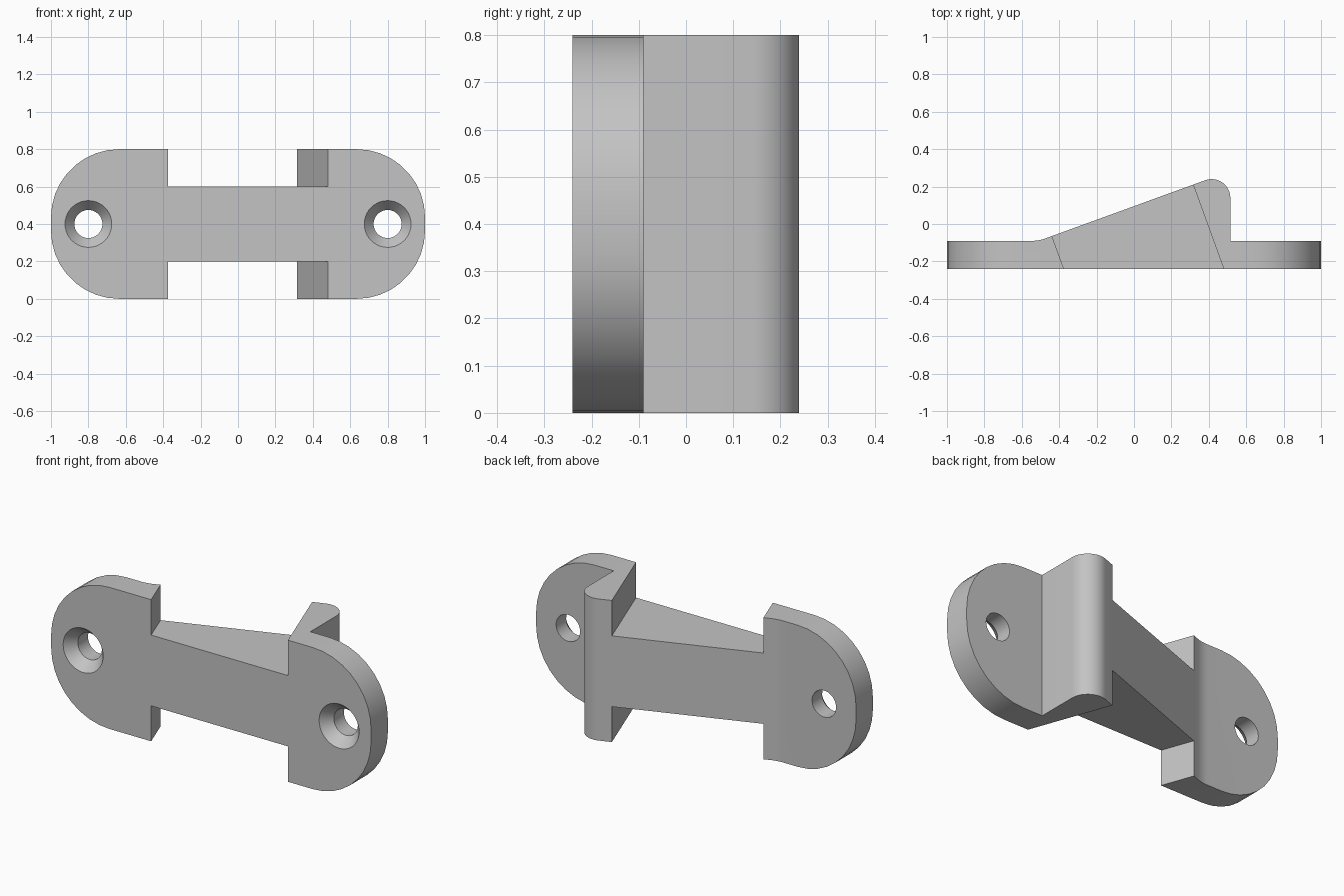
import bpy, bmesh
from math import sin, cos, tan, radians, pi
from mathutils import Vector

cube = bpy.data.objects.get("Cube")
if cube:
    bpy.data.objects.remove(cube, do_unlink=True)

grey = bpy.data.materials.new("plain grey")
grey.use_nodes = True
colour = (0.55, 0.55, 0.55, 1)
grey.diffuse_color = colour
grey.node_tree.nodes["Principled BSDF"].inputs["Base Color"].default_value = colour

BACK, FRONT, HEIGHT = -0.09, -0.24, 0.8
MID = HEIGHT / 2
SLOPE = radians(20)


def arc(cx, cy, r, start, end, steps):
    angles = [radians(start + (end - start) * i / steps) for i in range(steps + 1)]
    return [(cx + r * cos(a), cy + r * sin(a)) for a in angles]


def loft(name, rings):
    """Solid through a list of matching 3D rings, capped at both ends."""
    bm = bmesh.new()
    rows = [[bm.verts.new(p) for p in ring] for ring in rings]
    bm.faces.new(rows[0])
    bm.faces.new(rows[-1])
    n = len(rows[0])
    for a, b in zip(rows, rows[1:]):
        for i in range(n):
            j = (i + 1) % n
            bm.faces.new((a[i], a[j], b[j], b[i]))
    bmesh.ops.recalc_face_normals(bm, faces=bm.faces)
    mesh = bpy.data.meshes.new(name)
    bm.to_mesh(mesh)
    bm.free()
    mesh.materials.append(grey)
    obj = bpy.data.objects.new(name, mesh)
    bpy.context.collection.objects.link(obj)
    return obj


def prism_z(name, points, z0, z1):
    return loft(name, [[(x, y, z) for x, y in points] for z in (z0, z1)])


def combine(target, cutter, operation):
    cutter.hide_render = True
    mod = target.modifiers.new(cutter.name, 'BOOLEAN')
    mod.operation, mod.object, mod.solver = operation, cutter, 'EXACT'
    bpy.context.view_layer.objects.active = target
    bpy.ops.object.modifier_apply(modifier=mod.name)
    bpy.data.objects.remove(cutter, do_unlink=True)


# Body: plate with a sloped wedge and rounded crest, extruded upright
crest = arc(0.415, 0.14, 0.1, 0, 110, 14)
top = Vector(crest[-1])
foot_x = top.x - (top.y - BACK) / tan(SLOPE)
r = 0.2
blend = arc(foot_x - r * tan(SLOPE / 2), BACK + r, r, -70, -90, 5)
profile = [(-1.1, FRONT), (1.1, FRONT), (1.1, BACK), (0.515, BACK)] + crest + blend + [(-1.1, BACK)]
body = prism_z("wedge_bracket", profile, -0.1, HEIGHT + 0.1)

# Rounded outline of the plate
R = 0.365
outline = []
for k, (sx, sz) in enumerate([(1, 1), (-1, 1), (-1, -1), (1, -1)]):
    outline += arc(sx * (1 - R), MID + sz * (MID - R), R, 90 * k, 90 * k + 90, 9)
combine(body, loft("outline_cutter", [[(x, y, z) for x, z in outline] for y in (-0.5, 0.5)]), 'INTERSECT')

# Slots above and below the waist, with sides square to the slope
def slot_side(x, y):
    t = y - FRONT
    return (x - t * tan(SLOPE), y)

slot = [slot_side(-0.375, -0.4), slot_side(0.48, -0.4), slot_side(0.48, 0.5), slot_side(-0.375, 0.5)]
for z0, z1 in [(-0.2, 0.2), (0.6, 1.0)]:
    combine(body, prism_z("slot_cutter", slot, z0, z1), 'DIFFERENCE')

# Countersunk screw holes
for x in (-0.8, 0.8):
    stations = [(FRONT - 0.06, 0.175), (FRONT + 0.06, 0.075), (0.1, 0.075)]
    rings = [[(x + rad * cos(2 * pi * i / 40), y, MID + rad * sin(2 * pi * i / 40))
              for i in range(40)] for y, rad in stations]
    combine(body, loft("screw_hole_cutter", rings), 'DIFFERENCE')

bpy.ops.object.select_all(action='DESELECT')
body.select_set(True)
bpy.context.view_layer.objects.active = body
bpy.ops.object.shade_smooth_by_angle(angle=radians(25))
